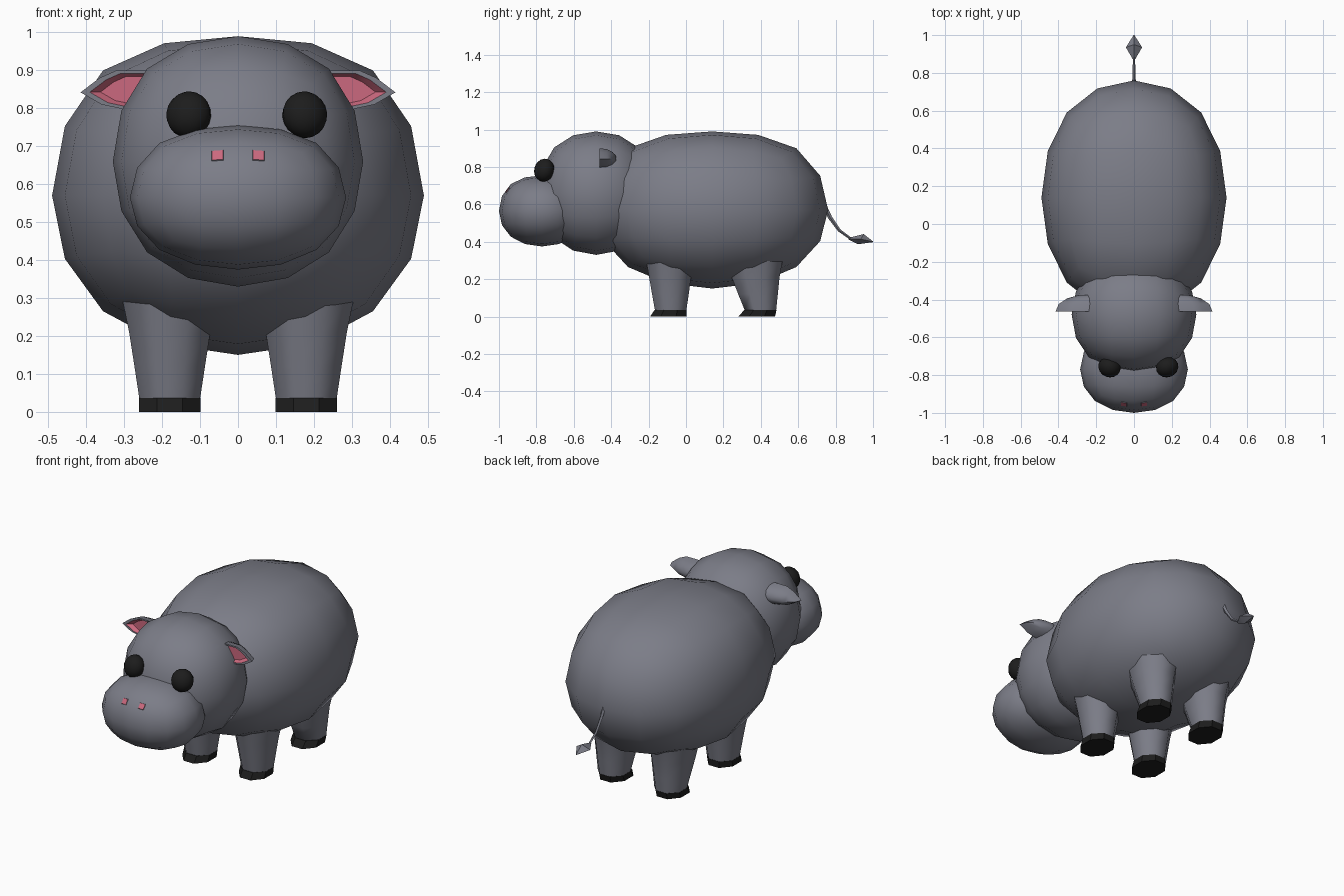
import bpy, bmesh, math
from mathutils import Vector

old = bpy.data.objects.get("Cube")
if old:
    bpy.data.objects.remove(old, do_unlink=True)


def material(name, rgb):
    m = bpy.data.materials.new(name)
    m.use_nodes = True
    col = (*rgb, 1)
    m.diffuse_color = col
    bsdf = m.node_tree.nodes["Principled BSDF"]
    bsdf.inputs["Base Color"].default_value = col
    bsdf.inputs["Roughness"].default_value = 0.8
    return m


GREY = material("grey skin", (0.2, 0.205, 0.245))
PINK = material("pink", (0.6, 0.14, 0.21))
BLACK = material("black", (0.012, 0.012, 0.012))


def finish(ob, name, mats, angle=70):
    ob.name = name
    for m in mats:
        ob.data.materials.append(m)
    bpy.ops.object.select_all(action='DESELECT')
    ob.select_set(True)
    bpy.context.view_layer.objects.active = ob
    bpy.ops.object.shade_smooth_by_angle(angle=math.radians(angle))
    return ob


def rounded_block(name, centre, half, top_bulge=0.0):
    """Subdivided cube stretched to the given half sizes."""
    bpy.ops.mesh.primitive_cube_add(size=2)
    ob = bpy.context.object
    sub = ob.modifiers.new("Round", 'SUBSURF')
    sub.levels = 2
    bpy.ops.object.modifier_apply(modifier=sub.name)
    reach = max(v.co.x for v in ob.data.vertices)
    for v in ob.data.vertices:
        p = v.co / reach
        if p.z > 0:
            p.z *= 1 + top_bulge * p.z * (1 - p.z)
        v.co = [c + h * q for c, h, q in zip(centre, half, p)]
    return finish(ob, name, [GREY])


def loft(name, rings, mats, paint=None, angle=70):
    """Skin a list of equal rings and cap both ends; paint gives a slot per band."""
    bm = bmesh.new()
    loops = [[bm.verts.new(p) for p in ring] for ring in rings]
    n = len(loops[0])
    for k, (a, b) in enumerate(zip(loops, loops[1:])):
        for i in range(n):
            j = (i + 1) % n
            f = bm.faces.new((a[i], a[j], b[j], b[i]))
            f.material_index = paint(k) if paint else 0
    first = bm.faces.new(loops[0][::-1])
    first.material_index = paint(0) if paint else 0
    bm.faces.new(loops[-1])
    bmesh.ops.recalc_face_normals(bm, faces=bm.faces)
    me = bpy.data.meshes.new(name)
    bm.to_mesh(me)
    bm.free()
    ob = bpy.data.objects.new(name, me)
    bpy.context.collection.objects.link(ob)
    return finish(ob, name, mats, angle)


def oval(cx, cy, z, rx, ry, n=8):
    turns = [math.tau * (i + 0.5) / n for i in range(n)]
    fit = math.cos(math.pi / n)
    return [(cx + rx * math.cos(t) / fit, cy + ry * math.sin(t) / fit, z) for t in turns]


# Body, head and muzzle
rounded_block("body", (0, 0.14, 0.57), (0.49, 0.62, 0.42), 0.41)
rounded_block("head", (0, -0.48, 0.66), (0.33, 0.31, 0.33), 0.1)
muzzle = rounded_block("muzzle", (0, -0.77, 0.565), (0.285, 0.23, 0.19), 0.2)


# Legs and hooves
def leg(side, name, x, foot_y, toe_y, top_y, top_ry):
    label = f"{side}_{name}"
    mid = (foot_y + top_y) / 2
    loft(label + "_leg", [
        oval(x, foot_y, 0.034, 0.08, 0.084),
        oval(x, mid, 0.12, 0.093, (0.084 + top_ry) / 2),
        oval(x, top_y, 0.21, 0.107, top_ry),
        oval(x, top_y, 0.32, 0.13, top_ry + 0.02)], [GREY])
    loft(label + "_hoof", [
        oval(x, toe_y, 0, 0.081, 0.098),
        oval(x, foot_y, 0.036, 0.081, 0.086)], [BLACK], angle=40)


# Ears: a flat rim, a pink hollow and a domed back
OUTLINE = [(0.2, 0.9), (0.32, 0.9), (0.365, 0.88), (0.415, 0.842),
           (0.36, 0.81), (0.28, 0.793), (0.2, 0.79)]


def ear(side, s):
    def ring(scale, y):
        return [(s * (0.24 + (x - 0.24) * scale), y, 0.845 + (z - 0.845) * scale)
                for x, z in OUTLINE]
    front = -0.462
    rings = [ring(0.7, front + 0.02), ring(0.86, front), ring(1, front)]
    for deg in (25, 50, 75):
        t = math.radians(deg)
        rings.append(ring(math.cos(t), front + 0.09 * math.sin(t)))
    loft(side + "_ear", rings, [GREY, PINK], lambda k: 1 if k == 0 else 0, 50)


# Eyes
def eye(side, s, x):
    bpy.ops.mesh.primitive_uv_sphere_add(
        segments=16, ring_count=10, radius=0.06, location=(x, -0.758, 0.783),
        rotation=(math.radians(-15), 0, s * math.radians(20)))
    ob = bpy.context.object
    ob.scale = (1, 0.88, 1.03)
    finish(ob, side + "_eye", [BLACK])


# Nostrils: small plates resting on the muzzle
def nostril(side, s):
    ok, spot, normal, _ = muzzle.closest_point_on_mesh(Vector((s * 0.055, -0.96, 0.68)))
    across = Vector((1, 0, 0))
    across = (across - normal * across.dot(normal)).normalized()
    up = normal.cross(across)
    def plate(half, lift):
        return [spot + normal * lift + across * a * half + up * b * half
                for a, b in ((-1, -1), (1, -1), (1, 1), (-1, 1))]
    loft(side + "_nostril", [plate(0.011, 0.003), plate(0.015, 0.003), plate(0.018, -0.004)],
         [GREY, PINK], lambda k: 1 if k == 0 else 0, 30)


for side, s, eye_x in (("left", 1, 0.176), ("right", -1, -0.13)):
    leg(side, "front", s * 0.18, -0.082, -0.094, -0.085, 0.112)
    leg(side, "rear", s * 0.18, 0.398, 0.378, 0.372, 0.128)
    ear(side, s)
    eye(side, s, eye_x)
    nostril(side, s)


# Tail and its diamond tuft
def cross(y, z, rx, rz, tilt=0.0):
    c, n = math.cos(tilt), math.sin(tilt)
    return [(rx, y, z), (0, y + rz * n, z + rz * c), (-rx, y, z), (0, y - rz * n, z - rz * c)]


loft("tail", [cross(0.72, 0.63, 0.012, 0.014, 1.2), cross(0.77, 0.53, 0.009, 0.011, 1.1),
              cross(0.82, 0.46, 0.007, 0.008, 0.8), cross(0.885, 0.414, 0.006, 0.006, 0.4)],
     [GREY])
loft("tail_tuft", [cross(0.87, 0.416, 0.005, 0.005), cross(0.935, 0.414, 0.043, 0.031, 0.5),
                   cross(1.0, 0.4, 0.002, 0.002)], [GREY], angle=30)
